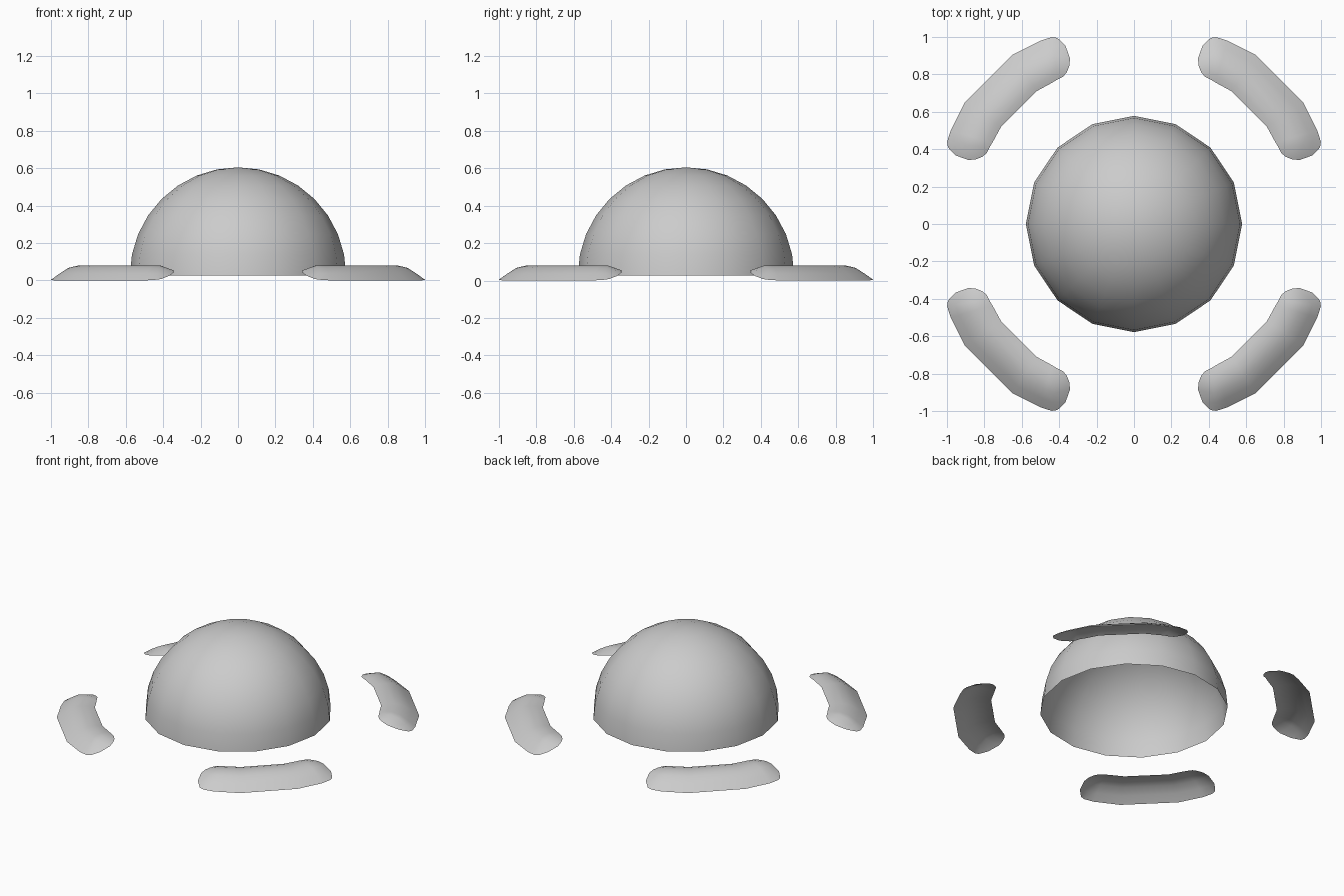
import bpy, bmesh, math

if "Cube" in bpy.data.objects:
    bpy.data.objects.remove(bpy.data.objects["Cube"])


def finish(bm, name):
    bmesh.ops.recalc_face_normals(bm, faces=bm.faces)
    # open shells: make sure the outside faces up
    if sum(f.normal.z * f.calc_area() for f in bm.faces) < 0:
        bmesh.ops.reverse_faces(bm, faces=bm.faces)
    for f in bm.faces:
        f.smooth = True
    me = bpy.data.meshes.new(name)
    bm.to_mesh(me)
    bm.free()
    ob = bpy.data.objects.new(name, me)
    bpy.context.collection.objects.link(ob)
    return ob


# Dome: open upper half of a 16-sided sphere
bm = bmesh.new()
bmesh.ops.create_uvsphere(bm, u_segments=16, v_segments=16, radius=0.578)
low = [v for v in bm.verts if v.co.z < -0.001]
bmesh.ops.delete(bm, geom=low, context='VERTS')
bmesh.ops.translate(bm, verts=bm.verts, vec=(0, 0, 0.027))
finish(bm, "dome")

# Corner kerb: open sheet sloping up from the ground to a crest, then curling over
section = [(0, 0), (0.2, 0.037), (0.42, 0.068), (0.65, 0.08), (0.85, 0.078), (1, 0.068)]


def across(outer, inner, lift=0.0):
    (ox, oy), (ix, iy) = outer, inner
    return [(ox + (ix - ox) * t, oy + (iy - oy) * t, z + (lift if t == 0 else 0))
            for t, z in section]


# half of the kerb: rounded tip, end, bend; the other half swaps x and y
tip = [(0.41, 0.995, 0.008), (0.367, 0.955, 0.025), (0.342, 0.885, 0.045),
       (0.346, 0.845, 0.055), (0.36, 0.81, 0.06), (0.38, 0.787, 0.065)]
half = [tip,
        across((0.44, 0.999), (0.405, 0.775), 0.004),
        across((0.50, 0.98), (0.435, 0.757)),
        across((0.65, 0.905), (0.519, 0.711))]
stations = half + [[(y, x, z) for x, y, z in row] for row in reversed(half)]

bm = bmesh.new()
grid = [[bm.verts.new(p) for p in row] for row in stations]
for a, b in zip(grid, grid[1:]):
    for j in range(len(section) - 1):
        bm.faces.new((a[j], a[j + 1], b[j + 1], b[j]))
kerb = finish(bm, "corner_kerbs")

# Repeat the kerb in all four corners
mirror = kerb.modifiers.new("four_corners", 'MIRROR')
mirror.use_axis = (True, True, False)
mirror.use_mirror_merge = False
